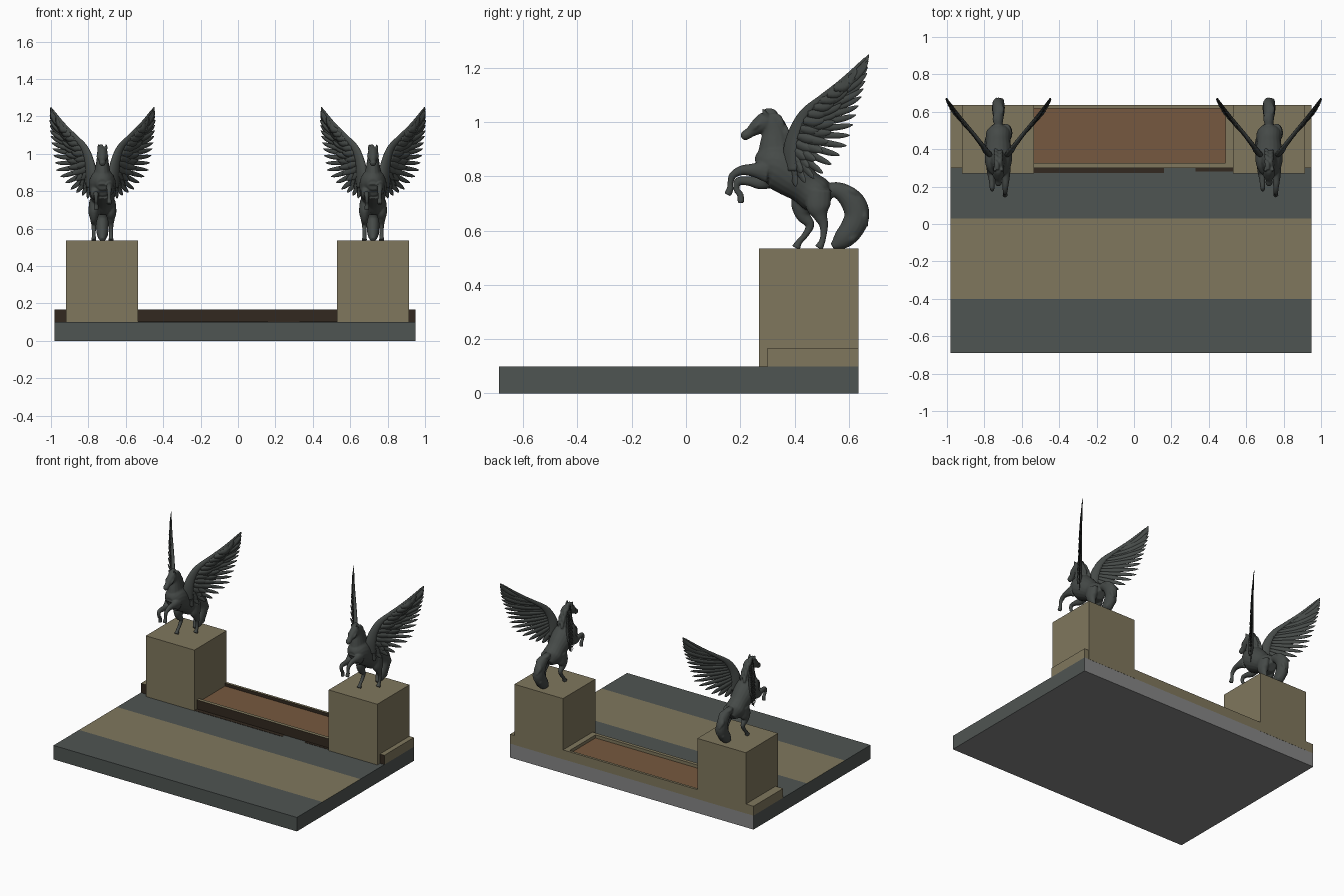
import bpy, bmesh, math
from mathutils import Vector


def mat(name, rgb):
    m = bpy.data.materials.new(name)
    m.diffuse_color = (*rgb, 1)
    return m


stone = mat("olive stone", (0.215, 0.185, 0.11))
slate = mat("slate grey", (0.078, 0.09, 0.085))
shade = mat("dark brown", (0.032, 0.022, 0.014))
soil = mat("brown soil", (0.18, 0.098, 0.05))
plain = mat("plain grey", (0.24, 0.24, 0.24))
bronze = mat("dark bronze", (0.06, 0.068, 0.064))


def finish(bm, name, mats, smooth=False, rule=None):
    bmesh.ops.recalc_face_normals(bm, faces=bm.faces)
    bm.normal_update()
    for f in bm.faces:
        f.smooth = smooth
        if rule:
            f.material_index = rule(f)
    me = bpy.data.meshes.new(name)
    bm.to_mesh(me)
    bm.free()
    for m in mats:
        me.materials.append(m)
    ob = bpy.data.objects.new(name, me)
    bpy.context.collection.objects.link(ob)
    return ob


def box(name, x0, x1, y0, y1, z0, z1, mats, rule=None, cuts=()):
    bm = bmesh.new()
    bmesh.ops.create_cube(bm, size=1)
    for v in bm.verts:
        v.co = ((x0 + x1) / 2 + v.co.x * (x1 - x0), (y0 + y1) / 2 + v.co.y * (y1 - y0),
                (z0 + z1) / 2 + v.co.z * (z1 - z0))
    for y in cuts:
        bmesh.ops.bisect_plane(bm, geom=bm.verts[:] + bm.edges[:] + bm.faces[:],
                               plane_co=(0, y, 0), plane_no=(0, 1, 0))
    return finish(bm, name, mats, False, rule)


# --- base slab with painted bands on top
def slab_rule(f):
    y = f.calc_center_median().y
    if f.normal.z < -0.5 or f.normal.y > 0.5:
        return 2
    if f.normal.z > 0.5 and (-0.40 < y < 0.03 or y > 0.3):
        return 1
    return 0


box("base_slab", -0.98, 0.95, -0.69, 0.635, 0, 0.10, [slate, stone, plain], slab_rule, (-0.40, 0.03, 0.30))
box("dark_edge_left", -0.535, 0.16, 0.272, 0.302, 0.099, 0.102, [shade])
box("dark_edge_right", 0.33, 0.53, 0.282, 0.302, 0.099, 0.102, [shade])

# --- planter kerb around the soil bed
front_dark = lambda f: 1 if f.normal.y < -0.5 else 0
for name, d in {"kerb_front": (-0.98, 0.95, 0.30, 0.325), "kerb_back": (-0.98, 0.95, 0.617, 0.635),
                "kerb_left": (-0.98, -0.535, 0.30, 0.635), "kerb_right": (0.49, 0.95, 0.30, 0.635)}.items():
    box(name, *d, 0.10, 0.167, [stone, shade], front_dark)
box("soil_bed", -0.54, 0.495, 0.32, 0.62, 0.10, 0.145, [soil])

# --- pedestals
box("pedestal_left", -0.92, -0.535, 0.27, 0.636, 0.10, 0.535, [stone])
box("pedestal_right", 0.53, 0.915, 0.27, 0.636, 0.10, 0.535, [stone])


# --- sculpting helper: smooth tube through (x, y, z, half width in x, half depth)
def tube(bm, pts, sides=14, steps=6, warp=None):
    n, path = len(pts), []
    for i in range(n - 1):
        p = [pts[max(0, min(n - 1, i + k))] for k in (-1, 0, 1, 2)]
        for s in range(steps + (i == n - 2)):
            t = s / steps
            path.append([0.5 * (2 * b + (c - a) * t + (2 * a - 5 * b + 4 * c - d) * t * t
                                + (3 * b - a - 3 * c + d) * t ** 3) for a, b, c, d in zip(*p)])
    rings = []
    for i, q in enumerate(path):
        tan = Vector(path[min(i + 1, len(path) - 1)][:3]) - Vector(path[max(i - 1, 0)][:3])
        nrm = Vector((1, 0, 0)).cross(tan).normalized()
        ring = []
        for k in range(sides):
            a = 2 * math.pi * k / sides
            co = Vector(q[:3]) + Vector((1, 0, 0)) * max(q[3], .0008) * math.cos(a) \
                + nrm * max(q[4], .0008) * math.sin(a)
            ring.append(bm.verts.new(warp(co) if warp else co))
        rings.append(ring)
    for a, b in zip(rings, rings[1:]):
        for k in range(sides):
            bm.faces.new((a[k], a[(k + 1) % sides], b[(k + 1) % sides], b[k]))
    bm.faces.new(rings[0])
    bm.faces.new(rings[-1])


# --- rearing horse body: overlapping tubes fused by remeshing
bm = bmesh.new()
tube(bm, [(0, .262, .835, .03, .03), (0, .29, .842, .058, .065), (0, .335, .838, .072, .085),
          (0, .39, .80, .072, .078), (0, .44, .762, .064, .066), (0, .485, .728, .066, .066),
          (0, .525, .70, .03, .03)], 20)                                               # trunk
tube(bm, [(0, .335, .84, .06, .085), (0, .33, .91, .042, .062), (0, .325, .965, .032, .046),
          (0, .308, 1.005, .026, .034), (0, .29, 1.02, .015, .015)])                    # neck
tube(bm, [(0, .318, 1.012, .02, .02), (0, .295, 1.003, .029, .036), (0, .265, .984, .026, .03),
          (0, .237, .963, .018, .02), (0, .217, .950, .018, .018), (0, .205, .943, .009, .01)])  # head
for s in (-1, 1):
    tube(bm, [(s * .017, .298, 1.02, .009, .011), (s * .02, .29, 1.035, .008, .009),
              (s * .02, .282, 1.05, .003, .003)], 8)                                    # ears
    tube(bm, [(s * .022, .275, 1.0, .007, .006), (s * .024, .26, .985, .008, .008),
              (s * .018, .245, .972, .005, .005)], 8)                                   # brow
    hy = .017 if s > 0 else -.025
    tube(bm, [(s * .04, .47 + hy, .75, .03, .05), (s * .045, .465 + hy * 1.3, .69, .03, .046),
              (s * .046, .470 + hy * 1.5, .655, .021, .027), (s * .046, .487 + hy * 1.2, .622, .014, .017),
              (s * .046, .480 + hy * 1.6, .585, .011, .012), (s * .046, .467 + hy * 2, .558, .011, .012),
              (s * .046, .455 + hy * 2, .536, .015, .017)])                             # hind leg
tube(bm, [(.04, .30, .82, .026, .045), (.04, .25, .823, .021, .026), (.038, .205, .822, .016, .018),
          (.036, .172, .803, .013, .014), (.036, .163, .773, .010, .011), (.036, .163, .755, .012, .013),
          (.036, .153, .732, .014, .014)])                                              # right foreleg
tube(bm, [(-.04, .32, .80, .026, .045), (-.04, .275, .778, .021, .027), (-.036, .235, .782, .016, .018),
          (-.034, .193, .782, .013, .015), (-.033, .186, .752, .010, .011), (-.033, .2, .732, .011, .012),
          (-.033, .203, .702, .014, .013)])                                             # left foreleg
# mane locks down the crest
for i in range(7):
    t = i / 6
    y, z = .318 + .06 * t ** .7, 1.03 - .105 * t
    side = (i % 2 - .5) * .016
    tube(bm, [(side, y - .028, z + .008, .014, .012), (side, y, z + .003, .014, .017),
              (side * 2, y + .018, z - .018, .010, .010), (side * 2, y + .02, z - .042, .003, .003)], 8)
# tail: thick sweep plus outer locks
tube(bm, [(0, .495, .735, .016, .018), (0, .53, .752, .022, .024), (0, .575, .742, .028, .034),
          (0, .616, .703, .032, .045), (0, .63, .655, .034, .046), (0, .61, .605, .034, .044),
          (0, .575, .566, .028, .036), (0, .54, .541, .012, .012)], 16)
for y, z, s in ((.565, .762, -1), (.615, .742, 1), (.65, .70, -1), (.658, .65, 1), (.64, .605, -1), (.61, .57, 1)):
    a = math.atan2(z - .64, y - .55)
    dy, dz = math.sin(a) * .035, -math.cos(a) * .035
    tube(bm, [(s * .01, y - dy, z - dz, .012, .01), (s * .014, y, z, .018, .016),
              (s * .01, y + dy + .006, z + dz, .004, .004)], 8)
horse = finish(bm, "winged_horse_body_left", [bronze], True)
r = horse.modifiers.new("fuse", "REMESH")
r.mode, r.voxel_size, r.use_smooth_shade = "VOXEL", 0.0045, True
sm = horse.modifiers.new("soften", "SMOOTH")
sm.factor, sm.iterations = 0.5, 3


# --- wings: layered tapered feathers, swept outwards from the shoulder
def along(keys, t):
    f = t * (len(keys) - 1)
    i = min(int(f), len(keys) - 2)
    return [a + (b - a) * (f - i) for a, b in zip(keys[i], keys[i + 1])]


bm = bmesh.new()
bones = [(.545, 1.125), (.49, 1.075), (.44, 1.02), (.415, .96), (.40, .90), (.39, .85)]
tips = [(.674, 1.25), (.668, 1.185), (.65, 1.105), (.622, 1.01), (.588, .90), (.50, .805), (.405, .762)]
for s in (-1, 1):
    def sweep(co):
        u = max(0, (co.y - .36) / .31)
        return Vector((s * (.045 + co.x + u ** 1.15 * (.228 + .15 * max(0, 1.25 - co.z))), co.y, co.z))

    # three rows: flight feathers, then two rows of coverts
    for count, reach, width, lift in ((18, 1, .0155, 0), (15, .62, .019, .005), (12, .38, .02, .009)):
        for i in range(count):
            t = i / (count - 1)
            ry, rz = along(bones, t)
            ty, tz = along(tips, t)
            ty, tz = ry + (ty - ry) * reach, rz + (tz - rz) * reach
            pts = []
            for k, w in ((0, .6), (.35, 1), (.7, .85), (.9, .55), (1, .08)):
                sag = .014 * math.sin(math.pi * k) * (1 - t)
                pts.append((lift * (1 - k * .6) + .0012 * (i % 2), ry + (ty - ry) * k + sag,
                            rz + (tz - rz) * k - sag, .0055 * (1.1 - k * .7), width * w))
            tube(bm, pts, 6, 3, sweep)
    # leading arm of the wing
    tube(bm, [(0, .385, .82, .018, .025), (0, .385, .90, .022, .027), (0, .402, .97, .018, .022),
              (0, .437, 1.035, .014, .017), (0, .50, 1.09, .011, .012), (0, .575, 1.152, .007, .009),
              (0, .66, 1.235, .003, .004)], 10, 5, sweep)
wings = finish(bm, "wings_left", [bronze], True)

# --- place the pair of statues
for ob in (horse, wings):
    ob.location.x = -0.725
    twin = ob.copy()
    twin.name = ob.name.replace("left", "right")
    twin.location.x = 0.722
    bpy.context.collection.objects.link(twin)
